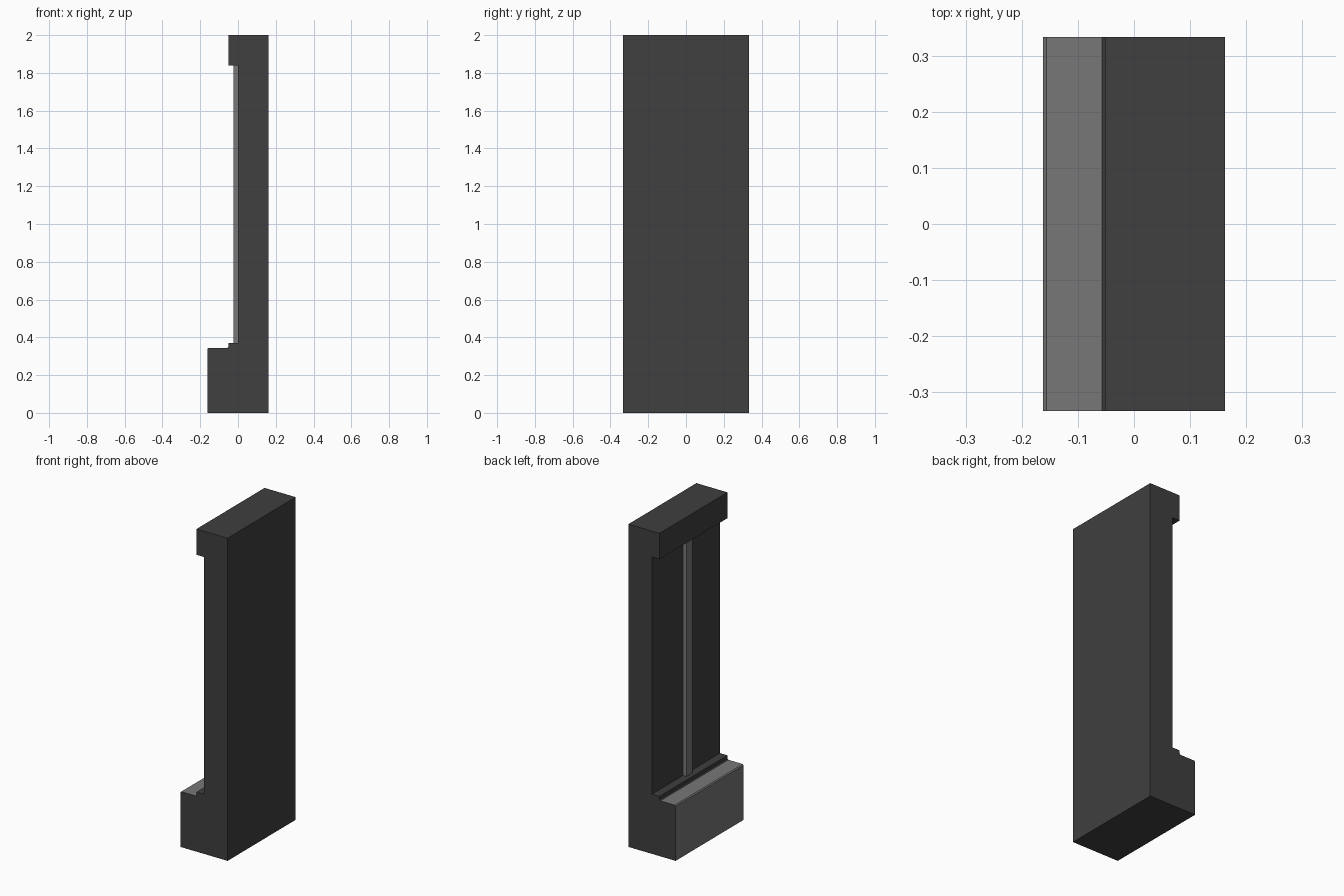
import bpy
import bmesh

old = bpy.data.objects.get("Cube")
if old:
    bpy.data.objects.remove(old, do_unlink=True)


def make_material(name, value):
    mat = bpy.data.materials.new(name)
    mat.use_nodes = True
    color = (value, value, value, 1.0)
    mat.diffuse_color = color
    mat.node_tree.nodes["Principled BSDF"].inputs["Base Color"].default_value = color
    return mat


dark = make_material("dark grey", 0.050)
light = make_material("light grey", 0.185)


def extrude_profile(name, points, half_width, materials):
    """Sweep an (x, z) profile symmetrically along y."""
    bm = bmesh.new()
    face = bm.faces.new([bm.verts.new((x, -half_width, z)) for x, z in points])
    swept = bmesh.ops.extrude_face_region(bm, geom=[face])
    verts = [v for v in swept["geom"] if isinstance(v, bmesh.types.BMVert)]
    bmesh.ops.translate(bm, verts=verts, vec=(0, 2 * half_width, 0))
    bmesh.ops.recalc_face_normals(bm, faces=bm.faces[:])
    mesh = bpy.data.meshes.new(name)
    bm.to_mesh(mesh)
    bm.free()
    for mat in materials:
        mesh.materials.append(mat)
    obj = bpy.data.objects.new(name, mesh)
    bpy.context.collection.objects.link(obj)
    return obj


back, wall, lip, front = 0.162, 0.0, -0.051, -0.162
base_top, ledge_top, lintel_bottom = 0.344, 0.37, 1.84
c = 0.006  # small chamfer

# Wall panel with plinth, ledge and lintel in one section
panel = extrude_profile("wall_panel", [
    (back, 0), (back, 2), (lip, 2), (lip, lintel_bottom),
    (wall, lintel_bottom), (wall, ledge_top), (lip, ledge_top),
    (lip, base_top + c), (lip - c, base_top),
    (front + c, base_top), (front, base_top - c), (front, 0),
], 0.333, [dark, light])

# Lighter top and outer face of the plinth
for face in panel.data.polygons:
    exposed = face.normal.x < -0.5 or face.normal.z > 0.5
    if exposed and face.center.x < lip - c:
        face.material_index = 1

# Vertical strip in the middle of the recess
extrude_profile("centre_strip", [
    (wall, ledge_top), (wall, lintel_bottom),
    (-0.024, lintel_bottom), (-0.024, ledge_top),
], 0.03, [light])
